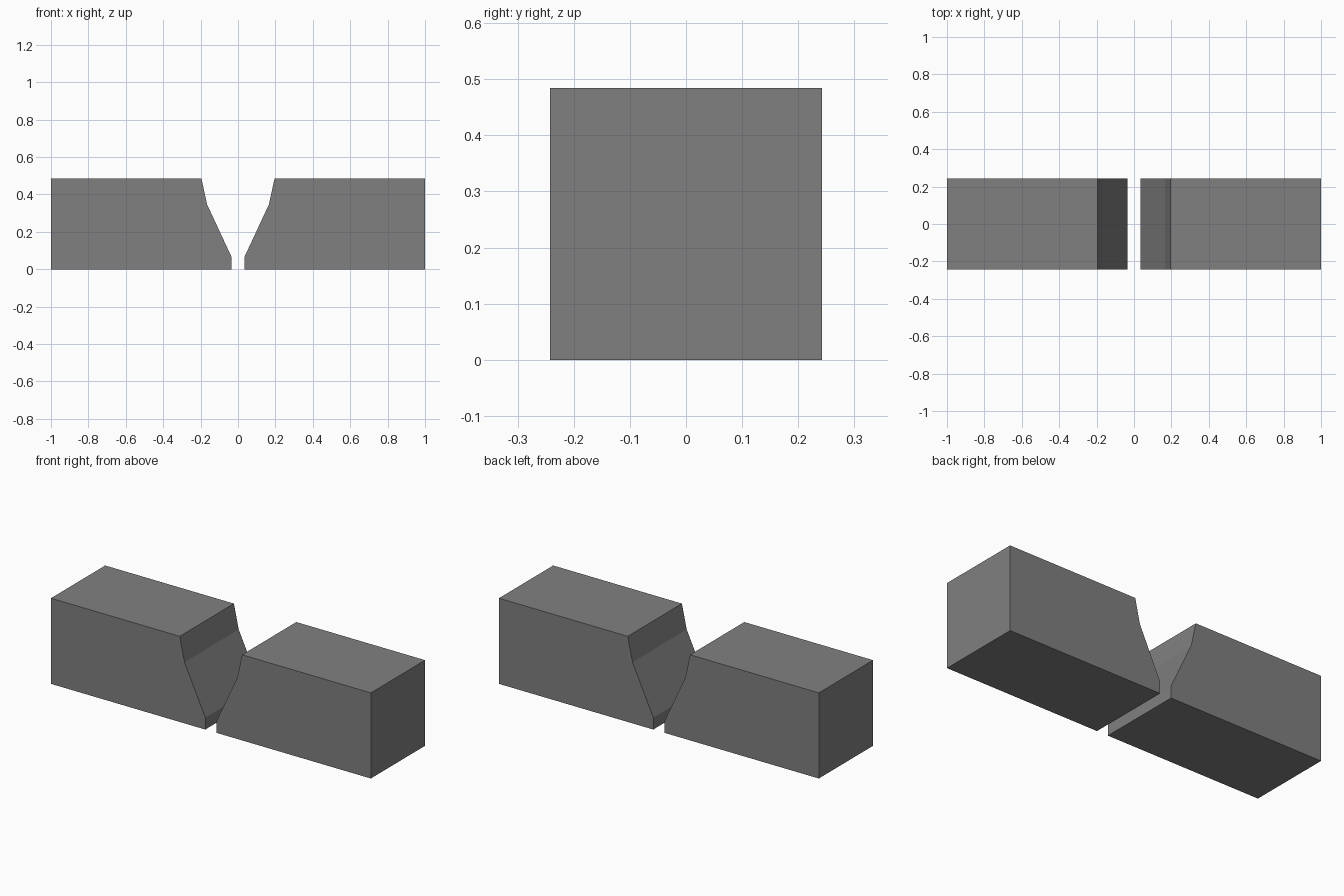
import bpy, bmesh

if "Cube" in bpy.data.objects:
    bpy.data.objects.remove(bpy.data.objects["Cube"])

DEPTH = 0.242   # half depth along y
HEIGHT = 0.484

grey = bpy.data.materials.new("mid grey")
grey.diffuse_color = (0.216, 0.216, 0.216, 1)
grey.use_nodes = True
grey.node_tree.nodes["Principled BSDF"].inputs["Base Color"].default_value = grey.diffuse_color

# Half of the channel block: outer end, bottom, slot wall, two tapers, top
PROFILE = [(1.0, 0.0), (1.0, HEIGHT), (0.195, HEIGHT),
           (0.165, 0.346), (0.035, 0.067), (0.035, 0.0)]


def make_block(name, side):
    """Extrude the profile along y, on the left (-1) or right (+1)."""
    bm = bmesh.new()
    face = bm.faces.new([bm.verts.new((side * x, -DEPTH, z)) for x, z in PROFILE])
    ext = bmesh.ops.extrude_face_region(bm, geom=[face], use_keep_orig=True)
    new_verts = [g for g in ext["geom"] if isinstance(g, bmesh.types.BMVert)]
    bmesh.ops.translate(bm, verts=new_verts, vec=(0, 2 * DEPTH, 0))
    bmesh.ops.recalc_face_normals(bm, faces=bm.faces)
    mesh = bpy.data.meshes.new(name)
    bm.to_mesh(mesh)
    bm.free()
    mesh.materials.append(grey)
    obj = bpy.data.objects.new(name, mesh)
    bpy.context.collection.objects.link(obj)
    return obj


# Two mirrored blocks with the open slot between them
make_block("left_block", -1)
make_block("right_block", 1)
